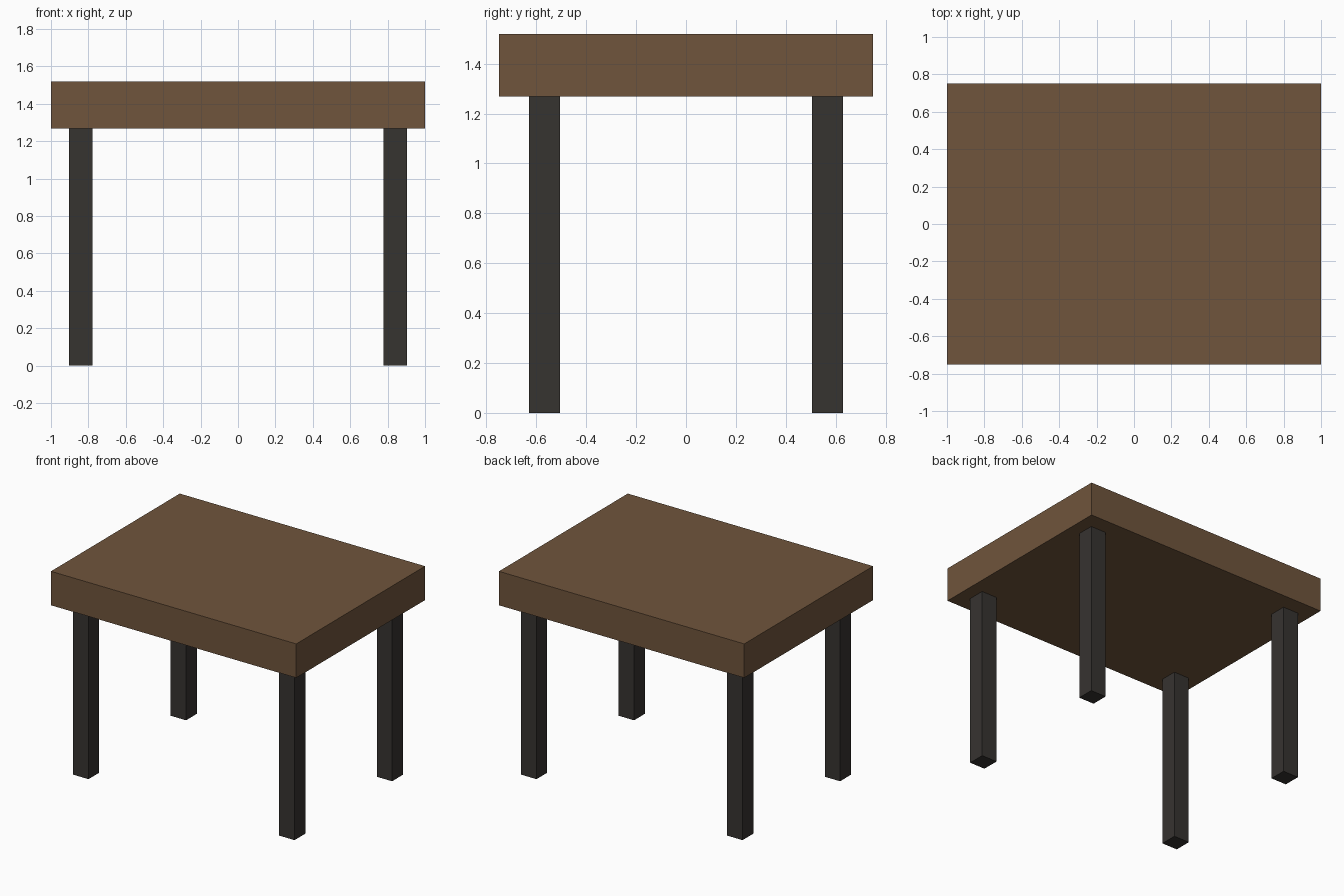
import bpy

if "Cube" in bpy.data.objects:
    bpy.data.objects.remove(bpy.data.objects["Cube"])


def material(name, color):
    mat = bpy.data.materials.new(name)
    mat.diffuse_color = color
    mat.use_nodes = True
    mat.node_tree.nodes["Principled BSDF"].inputs["Base Color"].default_value = mat.diffuse_color
    return mat


def box(name, center, size, mat):
    bpy.ops.mesh.primitive_cube_add(size=1, location=center)
    obj = bpy.context.object
    obj.name = name
    obj.scale = size
    bpy.ops.object.transform_apply(location=False, rotation=False, scale=True)
    obj.data.materials.append(mat)
    return obj


brown = material("brown_wood", (0.16, 0.09, 0.045, 1))
dark = material("dark_wood", (0.037, 0.033, 0.03, 1))

LEG_HEIGHT = 1.268
TOP_THICKNESS = 0.25

# Thick table top
box("table_top", (0, 0, LEG_HEIGHT + TOP_THICKNESS / 2), (2, 1.5, TOP_THICKNESS), brown)

# Four square legs, inset from the corners
for side, sx in (("left", -1), ("right", 1)):
    for end, sy in (("front", -1), ("back", 1)):
        box(f"{end}_{side}_leg", (sx * 0.84, sy * 0.568, LEG_HEIGHT / 2),
            (0.125, 0.125, LEG_HEIGHT), dark)
